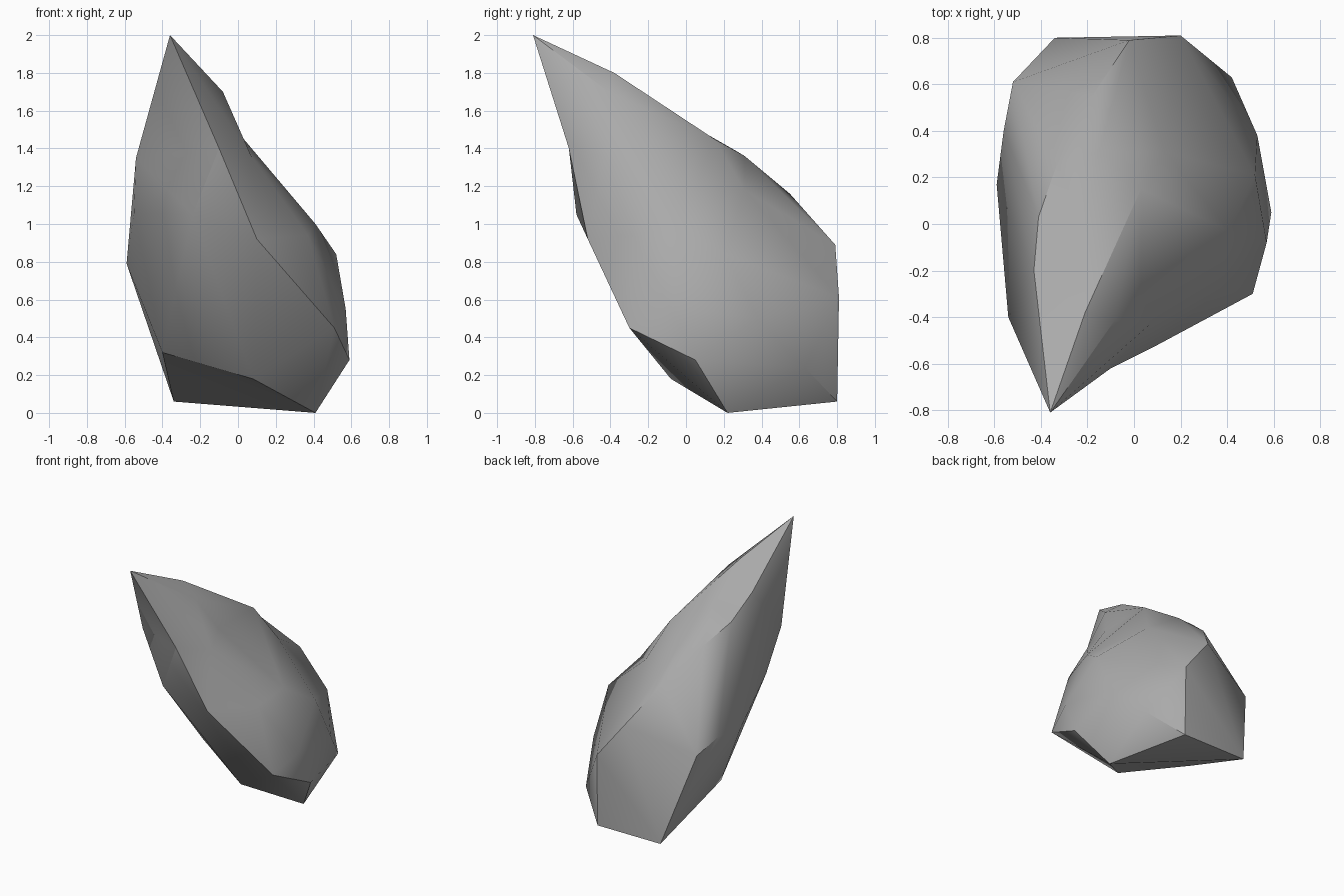
import bpy
import bmesh
import math
from mathutils import Vector

default_cube = bpy.data.objects.get("Cube")
if default_cube:
    bpy.data.objects.remove(default_cube, do_unlink=True)

# Corner points of the leaning boulder, in hundredths of a unit
peak_and_crest = [
    (-36, -81, 200), (-21, -38, 180), (-8, -41, 170), (-21, -2, 155),
    (3, -28, 145), (3, 15, 145), (-43, -20, 166), (-41, 3, 151),
    (-33, 26, 139), (-15, 31, 136), (13, 31, 118), (-18, 55, 116),
]
front_and_left_flank = [
    (-10, -62, 140), (-24, -58, 105), (10, -52, 92), (7, -43, 136),
    (37, -28, 94), (51, -30, 45), (41, -3, 100), (52, 21, 84),
    (57, -8, 55), (53, 38, 50), (59, 5, 28),
]
right_flank = [
    (-54, -40, 135), (-55, -20, 106), (-59, 17, 79),
    (-56, 40, 80), (-52, 61, 72),
]
back_and_foot = [
    (-2, 79, 89), (20, 81, 61), (42, 63, 24), (20, 80, 6),
    (41, 22, 0), (8, -8, 18), (-40, 14, 32), (-34, 80, 6),
]

# The boulder's leaning axis, and how strongly its bulges guide the facets
CORE = Vector((0, 0.1, 0.8))
LEAN_X, LEAN_Y, SQUASH = -0.2, -0.58, 0.6
BULGE = 0.08


def upright_direction(point):
    """Straighten the lean and round the body, so facets can be stretched over it."""
    offset = point - CORE
    upright = Vector((offset.x - LEAN_X * offset.z,
                      offset.y - LEAN_Y * offset.z,
                      offset.z * SQUASH))
    return upright.normalized() * upright.length ** BULGE


def stone_material(name, value):
    material = bpy.data.materials.new(name)
    colour = (value, value, value, 1)
    material.use_nodes = True
    material.diffuse_color = colour
    shader = next(n for n in material.node_tree.nodes if n.type == 'BSDF_PRINCIPLED')
    shader.inputs["Base Color"].default_value = colour
    shader.inputs["Roughness"].default_value = 0.9
    return material


# Stretch a skin over the rounded corners, then move them to their real places
bm = bmesh.new()
places = {}
for corner in peak_and_crest + front_and_left_flank + right_flank + back_and_foot:
    place = Vector(corner) / 100
    places[bm.verts.new(upright_direction(place))] = place
bmesh.ops.convex_hull(bm, input=bm.verts[:], use_existing_faces=False)
for vert in bm.verts[:]:
    if vert.link_faces:
        vert.co = places[vert]
    else:
        bm.verts.remove(vert)
bmesh.ops.recalc_face_normals(bm, faces=bm.faces[:])

mesh = bpy.data.meshes.new("boulder")
bm.to_mesh(mesh)
bm.free()
boulder = bpy.data.objects.new("boulder", mesh)
bpy.context.collection.objects.link(boulder)
mesh.materials.append(stone_material("grey stone", 0.4))

# Soft faces with crisp ridges
bpy.ops.object.select_all(action='DESELECT')
boulder.select_set(True)
bpy.context.view_layer.objects.active = boulder
bpy.ops.object.shade_smooth_by_angle(angle=math.radians(36))
